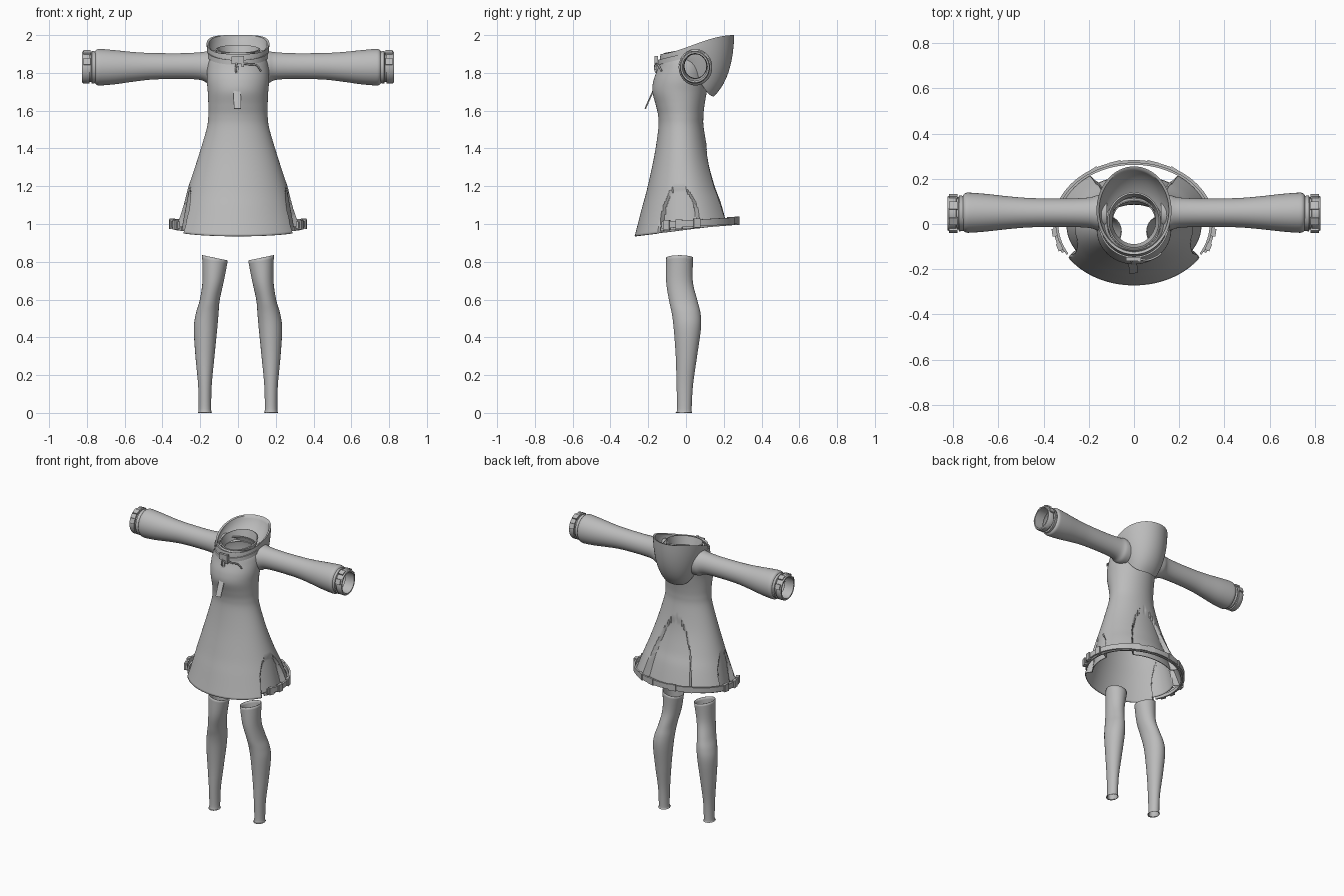
import bpy, bmesh
from math import sin, cos, pi, radians, sqrt
from mathutils import Vector

old = bpy.data.objects.get("Cube")
if old:
    bpy.data.objects.remove(old, do_unlink=True)

GREY = (0.5, 0.5, 0.5, 1)
mat = bpy.data.materials.new("fabric_grey")
mat.use_nodes = True
mat.diffuse_color = GREY
mat.node_tree.nodes["Principled BSDF"].inputs["Base Color"].default_value = GREY


def finish(obj, mirror=False, thickness=0, angle=35):
    obj.data.materials.append(mat)
    bpy.context.view_layer.objects.active = obj
    for o in bpy.context.selected_objects:
        o.select_set(False)
    obj.select_set(True)
    bpy.ops.object.shade_smooth_by_angle(angle=radians(angle))
    if thickness:
        mod = obj.modifiers.new("Thickness", 'SOLIDIFY')
        mod.thickness = thickness
        mod.offset = -1
    if mirror:
        mod = obj.modifiers.new("Mirror", 'MIRROR')
        mod.use_mirror_merge = False
    return obj


def loft(name, rings, cap=False, **kw):
    """Skin a list of closed loops."""
    bm = bmesh.new()
    loops = [[bm.verts.new(p) for p in ring] for ring in rings]
    n = len(loops[0])
    for a, b in zip(loops, loops[1:]):
        for i in range(n):
            j = (i + 1) % n
            bm.faces.new((a[i], a[j], b[j], b[i]))
    if cap:
        bm.faces.new(loops[0])
        bm.faces.new(loops[-1])
    bmesh.ops.recalc_face_normals(bm, faces=bm.faces)
    mesh = bpy.data.meshes.new(name)
    bm.to_mesh(mesh)
    bm.free()
    obj = bpy.data.objects.new(name, mesh)
    bpy.context.collection.objects.link(obj)
    return finish(obj, **kw)


def smooth_keys(keys, steps):
    """Catmull-Rom interpolation through key tuples."""
    out = []
    for i in range(len(keys) - 1):
        p0, p1 = keys[max(i - 1, 0)], keys[i]
        p2, p3 = keys[i + 1], keys[min(i + 2, len(keys) - 1)]
        for s in range(steps):
            t = s / steps
            out.append(tuple(b + 0.5 * t * (c - a + t * (2*a - 5*b + 4*c - d + t * (3*(b - c) + d - a)))
                             for a, b, c, d in zip(p0, p1, p2, p3)))
    return out + [keys[-1]]


def smoothstep(t):
    t = min(max(t, 0), 1)
    return t * t * (3 - 2 * t)


def angles(n):
    return [2 * pi * i / n for i in range(n)]


def band(name, path, start, end, depth, height, n=60, **kw):
    """Rectangular strip following a path given by angle."""
    rings = []
    for i in range(n + 1):
        a = radians(start + (end - start) * i / n)
        p, out = Vector(path(a)), Vector((cos(a), sin(a), 0)) * depth
        up = Vector((0, 0, height / 2))
        rings.append([p - up, p + out - up, p + out + up, p + up])
    return loft(name, rings, cap=True, **kw)


def box(name, loc, size, rot=(0, 0, 0), mirror=False):
    bpy.ops.mesh.primitive_cube_add(size=1)
    obj = bpy.context.object
    obj.name = name
    bm = bmesh.new()
    bm.from_mesh(obj.data)
    from_euler = obj.rotation_euler.copy()
    from_euler[:] = rot
    for v in bm.verts:
        v.co = Vector([c * s for c, s in zip(v.co, size)])
        v.co.rotate(from_euler)
        v.co += Vector(loc)
    bm.to_mesh(obj.data)
    bm.free()
    return finish(obj, mirror)


def cord(name, points, radius):
    cu = bpy.data.curves.new(name, 'CURVE')
    cu.dimensions = '3D'
    cu.bevel_depth = radius
    cu.bevel_resolution = 2
    sp = cu.splines.new('POLY')
    pts = smooth_keys(points, 6)
    sp.points.add(len(pts) - 1)
    for p, co in zip(sp.points, pts):
        p.co = (*co, 1)
    obj = bpy.data.objects.new(name, cu)
    bpy.context.collection.objects.link(obj)
    cu.materials.append(mat)


# Dress: height, half width, front y, back y
dress_keys = [(0.97, .345, -.272, .262), (1.1, .298, -.235, .217), (1.2, .262, -.205, .175),
              (1.35, .212, -.17, .125), (1.5, .167, -.147, .095), (1.57, .157, -.147, .092),
              (1.63, .157, -.16, .098), (1.7, .16, -.178, .11), (1.76, .165, -.172, .118),
              (1.82, .163, -.15, .12), (1.87, .15, -.135, .115), (1.905, .12, -.115, .105)]
# Arched recesses in the skirt: centre angle, half width, top height
arches = [(-7, 25, 1.2), (187, 25, 1.2), (90, 34, 1.42)]


def recess(a, z):
    depth = 0
    for mid, half, top in arches:
        t = max((z - 0.97) / (top - 0.97), 0)
        if t < 1:
            off = abs((a - mid + 180) % 360 - 180)
            inside = smoothstep((half * sqrt(1 - t ** 3) - off) / 1.6)
            depth = max(depth, inside * (0.006 + 0.04 * (1 - t)))
    return depth


rings = []
for z, rx, yf, yb in smooth_keys(dress_keys, 7):
    ring = []
    for a in angles(240):
        d = recess(a * 180 / pi, z)
        y = (yf + yb) / 2 + ((yb - yf) / 2 - d) * sin(a)
        tilt = 0.125 * y * (1 - smoothstep((z - 0.97) / 0.4))
        ring.append(((rx - d) * cos(a), y, z + tilt))
    rings.append(ring)
loft("dress", rings, thickness=0.006)


# Hem trim around the sides and back, with clips
def hem_path(a):
    y = 0.27 * sin(a)
    return .345 * cos(a), y, 1.002 + 0.06 * y


band("hem_band", hem_path, -27, 207, 0.013, 0.036)
band("hem_inner_band", lambda a: (.335 * cos(a), .262 * sin(a), .985 + .08 * sin(a) * .27),
     -30, 210, 0.01, 0.022)
for ang in (-22, -8, 12):
    x, y, z = hem_path(radians(ang))
    box("hem_clip", (x + .01, y, z), (.022, .035, .05), (0, 0, radians(ang)), mirror=True)
for ang in (58, 76):
    x, y, z = hem_path(radians(ang))
    box("back_hem_clip", (x, y + .008, z), (.05, .014, .044), (0, 0, radians(ang - 90)), mirror=True)

# Sleeves: x, centre z, radius
sleeve_keys = [(.12, 1.83, .088), (.16, 1.83, .085), (.2, 1.836, .073), (.3, 1.836, .068),
               (.45, 1.835, .070), (.55, 1.832, .078), (.65, 1.83, .090), (.72, 1.83, .096),
               (.745, 1.83, .095), (.757, 1.83, .084)]
loft("sleeve", [[(x, .05 + r * .92 * cos(a), z + r * sin(a)) for a in angles(40)]
                for x, z, r in smooth_keys(sleeve_keys, 5)], mirror=True, thickness=0.005)

# Cuffs
cuff_profile = [(.755, .073), (.755, .084), (.774, .087), (.777, .078), (.785, .078), (.787, .086),
                (.818, .086), (.825, .081), (.825, .072), (.755, .072)]
loft("cuff", [[(x, .047 + r * .92 * cos(a), 1.83 + r * sin(a)) for a in angles(40)]
              for x, r in cuff_profile], mirror=True)
for ang in (20, 65, 115, 160):
    a = radians(ang)
    box("cuff_tab", (.8, .047 + .08 * cos(a), 1.83 + .086 * sin(a)), (.036, .035, .012),
        (a - pi / 2, 0, 0), mirror=True)

# Hood: outer bag from bottom edge to rim, then funnel down inside to the neck
def hood_ring(stage, t):
    ring = []
    for a in angles(64):
        c, s = cos(a), sin(a)
        b = (1 + s) / 2
        rim = Vector((.166 * c, .06 + .195 * s, 1.9 + .1 * smoothstep(b * .8 + .2 * sqrt(b))))
        if stage == 0:
            low = Vector((.14 * c, .005 + .142 * s, 1.85 - .175 * smoothstep((b - .45) / .55)))
            mid = Vector((.166 * c, .055 + .195 * s, low.z * .7 + rim.z * .3))
        else:
            low = Vector((.095 * c, .005 + .1 * s, 1.87))
            rim = Vector((rim.x * .93, .06 + (rim.y - .06) * .94, rim.z - .004))
            mid = Vector((.15 * c, .04 + .165 * s, 1.88 + .03 * b))
        ring.append(low * (1 - t) ** 2 + mid * 2 * t * (1 - t) + rim * t * t)
    return ring


loft("hood", [hood_ring(0, i / 10) for i in range(11)]
     + [hood_ring(1, 1 - i / 10) for i in range(11)], angle=50)

# Inner collar ring standing inside the hood
loft("inner_collar", [[(r * cos(a), .015 + (r + .008) * sin(a), z + .02 * sin(a)) for a in angles(48)]
                      for r, z in ((.105, 1.87), (.118, 1.925), (.111, 1.928), (.096, 1.87))])

# Collar strap, buckle and cords at the throat
band("collar_strap", lambda a: (.15 * cos(a), .01 + .153 * sin(a), 1.895 + .04 * sin(a)),
     185, 355, 0.008, 0.026)
box("collar_buckle", (-.005, -.155, 1.868), (.06, .016, .04))
box("buckle_pin", (.025, -.158, 1.86), (.014, .02, .06))
box("cord_toggle", (-.005, -.152, 1.815), (.022, .016, .045))
box("hanging_tag", (-.005, -.178, 1.695), (.038, .006, .185), (-.42, 0, .06))
cord("tag_cord", [(-.005, -.158, 1.86), (-.012, -.165, 1.82), (-.005, -.14, 1.78)], .005)
cord("loose_cord", [(.02, -.155, 1.85), (.06, -.16, 1.845), (.1, -.145, 1.84), (.12, -.13, 1.81)], .005)

# Stockings: height, centre x, half width, front y, back y
leg_keys = [(.008, .175, .038, -.055, .033), (.025, .175, .033, -.047, .03), (.15, .175, .036, -.05, .037),
            (.3, .175, .05, -.054, .058), (.45, .172, .062, -.065, .079), (.53, .163, .06, -.075, .077),
            (.6, .15, .053, -.09, .06), (.7, .132, .056, -.105, .036), (.825, .122, .068, -.105, .038)]
rings = []
for z, cx, rx, yf, yb in smooth_keys(leg_keys, 5):
    lean = 0.2 * smoothstep((z - .65) / .17)
    rings.append([(cx + rx * cos(a), (yf + yb) / 2 + (yb - yf) / 2 * sin(a), z + lean * rx * cos(a))
                  for a in angles(40)])
loft("stocking", rings, mirror=True, thickness=0.004)
for o in bpy.data.objects:
    if o.name.startswith("stocking"):
        o.location.z = -0.004
